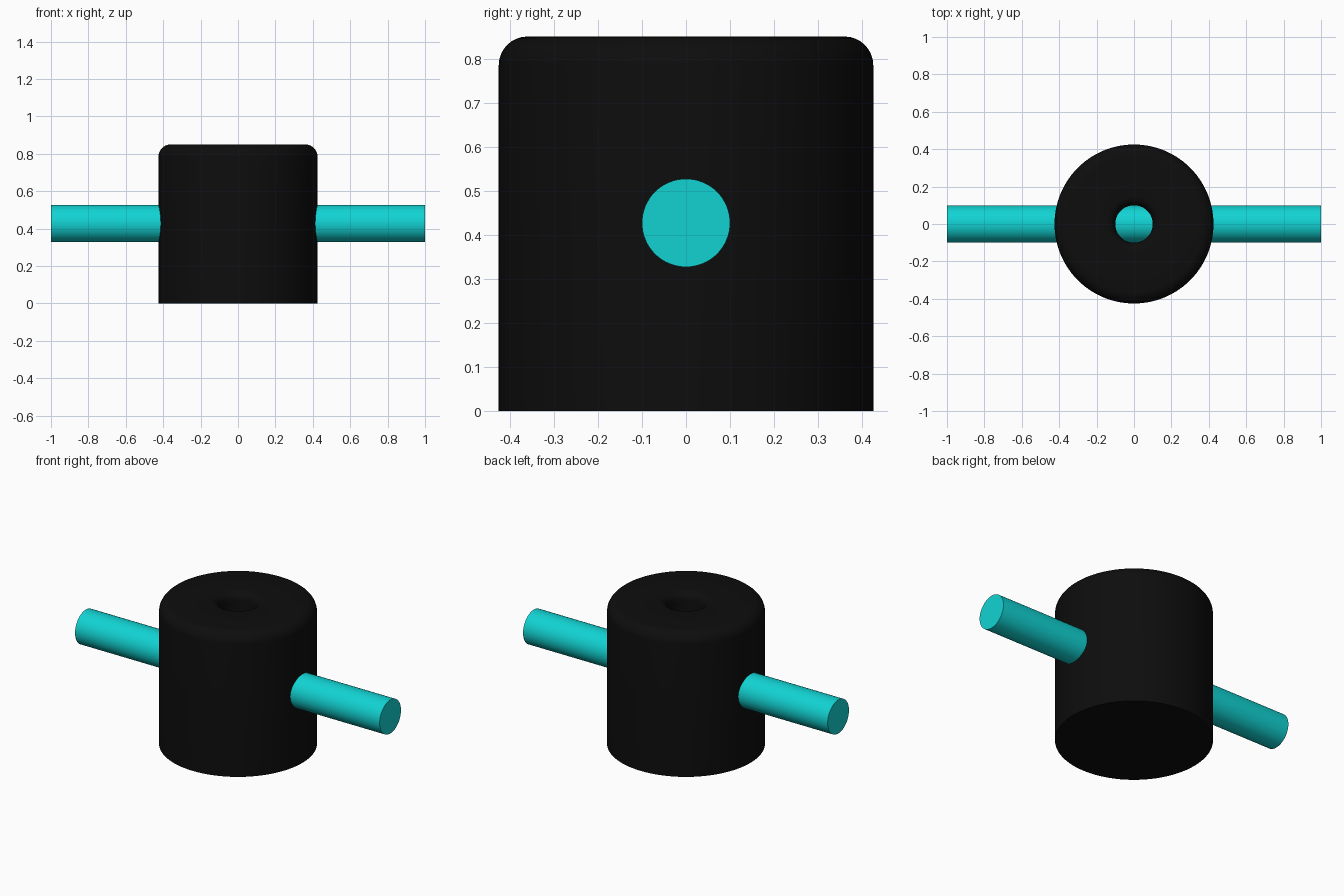
import bpy
import bmesh
from math import cos, sin, pi, radians
from mathutils import Matrix, Vector

cube = bpy.data.objects.get("Cube")
if cube:
    bpy.data.objects.remove(cube, do_unlink=True)


def material(name, color):
    mat = bpy.data.materials.new(name)
    mat.use_nodes = True
    mat.diffuse_color = color
    bsdf = mat.node_tree.nodes["Principled BSDF"]
    bsdf.inputs["Base Color"].default_value = color
    bsdf.inputs["Roughness"].default_value = 0.5
    return mat


def finish(name, bm, mat):
    bmesh.ops.recalc_face_normals(bm, faces=bm.faces)
    mesh = bpy.data.meshes.new(name)
    bm.to_mesh(mesh)
    bm.free()
    mesh.materials.append(mat)
    obj = bpy.data.objects.new(name, mesh)
    bpy.context.collection.objects.link(obj)
    bpy.ops.object.select_all(action="DESELECT")
    obj.select_set(True)
    bpy.context.view_layer.objects.active = obj
    bpy.ops.object.shade_smooth_by_angle(angle=radians(35))
    return obj


def arc(cx, cz, r, start, end, steps=8):
    angles = [start + (end - start) * i / steps for i in range(steps + 1)]
    return [(cx + r * cos(a), cz + r * sin(a)) for a in angles]


black = material("black", (0.004, 0.004, 0.004, 1))
cyan = material("cyan", (0.006, 0.65, 0.65, 1))

RADIUS, HEIGHT, ROD_RADIUS, ROD_Z = 0.425, 0.85, 0.1, 0.427
ROUND, LIP = 0.065, 0.05

# Round body with a rounded top rim and a rounded hole leading down to the rod
profile = [(0, 0), (RADIUS, 0)]
profile += arc(RADIUS - ROUND, HEIGHT - ROUND, ROUND, 0, pi / 2)
profile += arc(ROD_RADIUS + LIP, HEIGHT - LIP, LIP, pi / 2, pi)
profile += [(ROD_RADIUS, ROD_Z), (0, ROD_Z)]

bm = bmesh.new()
verts = [bm.verts.new((x, 0, z)) for x, z in profile]
edges = [bm.edges.new(pair) for pair in zip(verts, verts[1:])]
bmesh.ops.spin(bm, geom=verts + edges, cent=Vector(), axis=(0, 0, 1),
               angle=2 * pi, steps=96, use_merge=True)
bmesh.ops.remove_doubles(bm, verts=bm.verts, dist=0.0001)
finish("body", bm, black)

# Cross rod running through the body
bm = bmesh.new()
bmesh.ops.create_cone(bm, cap_ends=True, segments=64, radius1=ROD_RADIUS,
                      radius2=ROD_RADIUS, depth=2,
                      matrix=Matrix.Translation((0, 0, ROD_Z)) @ Matrix.Rotation(pi / 2, 4, "Y"))
finish("cross_rod", bm, cyan)
